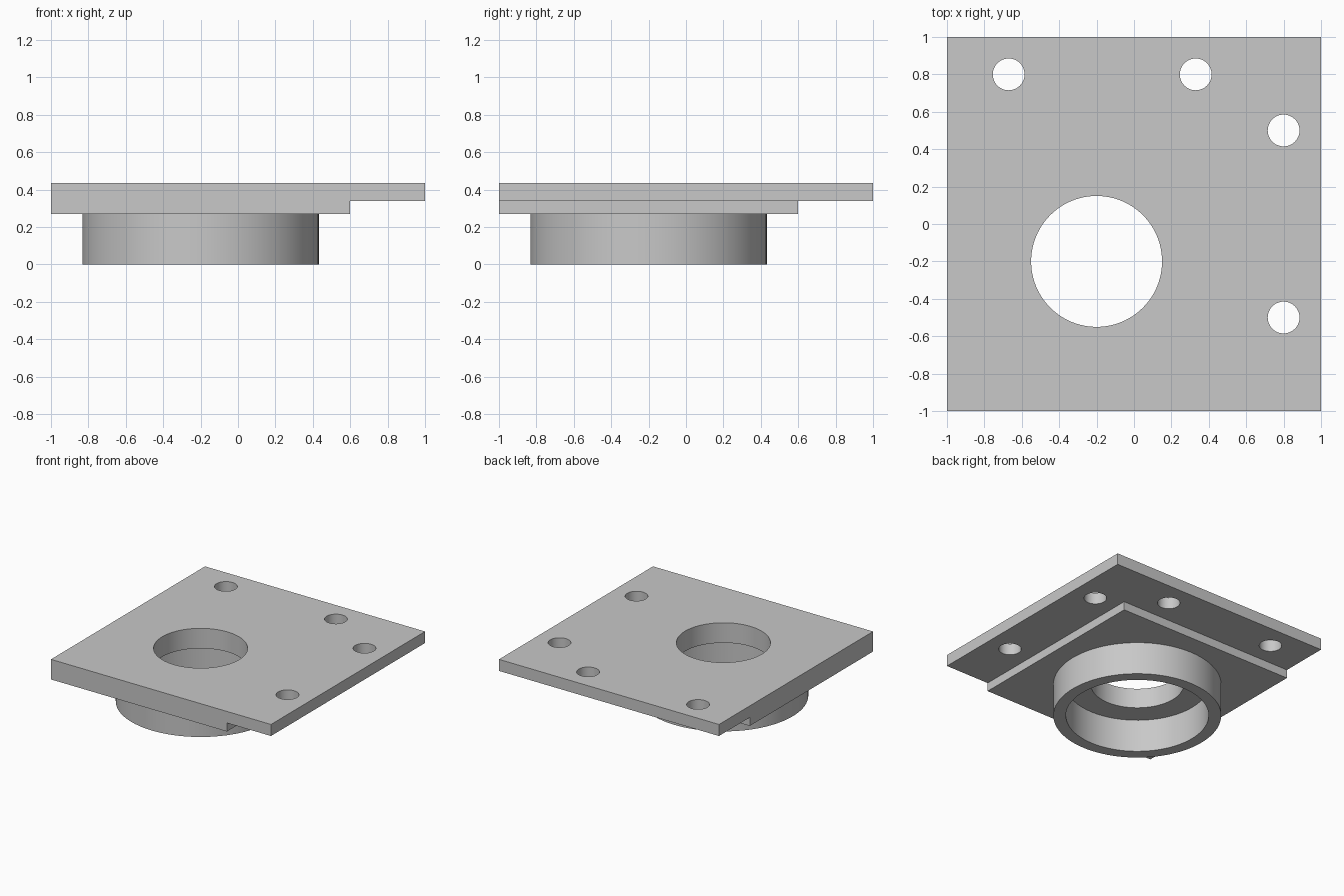
import bpy
import math

cube = bpy.data.objects.get("Cube")
if cube:
    bpy.data.objects.remove(cube, do_unlink=True)

TOP, LEDGE, SEAT = 0.435, 0.34, 0.27   # key heights
CENTRE = (-0.2, -0.2)                  # axis of the collar and bore

grey = bpy.data.materials.new("plain grey")
grey.use_nodes = True
colour = (0.58, 0.58, 0.58, 1)
grey.diffuse_color = colour
grey.node_tree.nodes["Principled BSDF"].inputs["Base Color"].default_value = colour


def box(name, low, high):
    """Box between two opposite corners."""
    bpy.ops.mesh.primitive_cube_add(size=1)
    obj = bpy.context.object
    obj.name = name
    for v in obj.data.vertices:
        v.co = [low[i] if v.co[i] < 0 else high[i] for i in range(3)]
    return obj


def cylinder(name, centre, radius, bottom, top, sides=96):
    """Upright cylinder between two heights."""
    bpy.ops.mesh.primitive_cylinder_add(
        vertices=sides, radius=radius, depth=top - bottom,
        location=(*centre, (bottom + top) / 2))
    obj = bpy.context.object
    obj.name = name
    return obj


def combine(base, tool, operation):
    """Apply a boolean to base, then discard the tool."""
    mod = base.modifiers.new(tool.name, "BOOLEAN")
    mod.operation, mod.solver, mod.object = operation, "EXACT", tool
    bpy.context.view_layer.objects.active = base
    bpy.ops.object.modifier_apply(modifier=mod.name)
    bpy.data.objects.remove(tool, do_unlink=True)


# Square plate, thicker under one corner, with a round collar below
plate = box("flange_plate", (-1, -1, LEDGE), (1, 1, TOP))
combine(plate, box("raised_step", (-1, -1, SEAT), (0.6, 0.6, LEDGE)), "UNION")
combine(plate, cylinder("collar", CENTRE, 0.632, 0, SEAT), "UNION")

# Wide recess inside the collar and narrower bore through the plate
combine(plate, cylinder("recess", CENTRE, 0.538, -0.1, SEAT), "DIFFERENCE")
combine(plate, cylinder("bore", CENTRE, 0.35, -0.1, 0.6), "DIFFERENCE")

# Bolt holes along two edges
for centre in ((-0.67, 0.8), (0.33, 0.8), (0.8, 0.5), (0.8, -0.5)):
    combine(plate, cylinder("bolt_hole", centre, 0.085, 0.2, 0.6, 48), "DIFFERENCE")

plate.data.materials.clear()
plate.data.materials.append(grey)
bpy.ops.object.select_all(action="DESELECT")
plate.select_set(True)
bpy.context.view_layer.objects.active = plate
bpy.ops.object.shade_smooth_by_angle(angle=math.radians(30))
